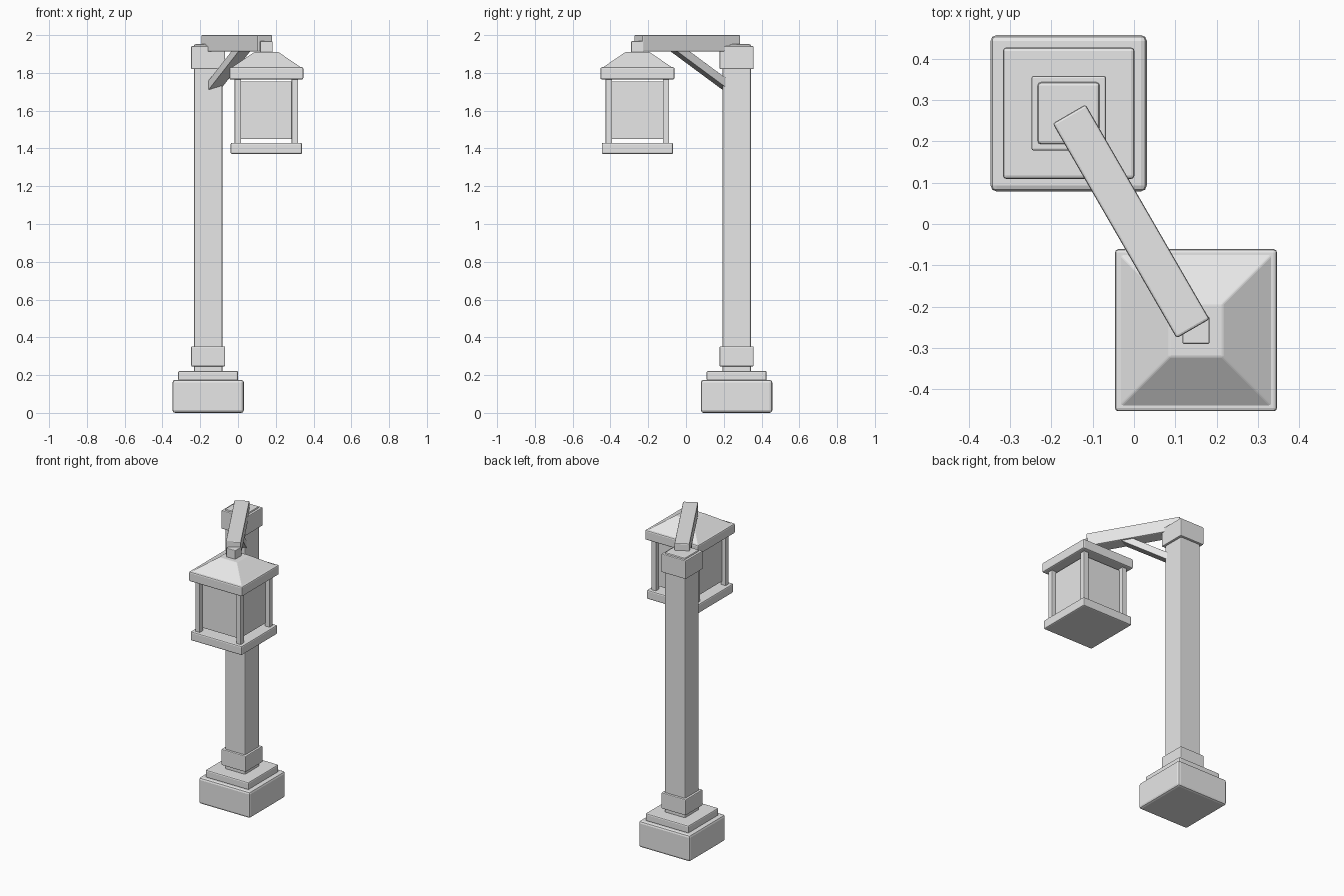
import bpy
import bmesh
import math
from mathutils import Matrix, Vector

if "Cube" in bpy.data.objects:
    bpy.data.objects.remove(bpy.data.objects["Cube"])

metal = bpy.data.materials.new("light_grey")
metal.diffuse_color = (0.8, 0.8, 0.8, 1)
metal.use_nodes = True
metal.node_tree.nodes["Principled BSDF"].inputs["Base Color"].default_value = metal.diffuse_color


def finish(name, bm, bevel):
    """Turn a bmesh into a bevelled, coloured object."""
    bmesh.ops.recalc_face_normals(bm, faces=bm.faces)
    mesh = bpy.data.meshes.new(name)
    bm.to_mesh(mesh)
    bm.free()
    mesh.materials.append(metal)
    obj = bpy.data.objects.new(name, mesh)
    bpy.context.collection.objects.link(obj)
    if bevel:
        mod = obj.modifiers.new("edge_bevel", 'BEVEL')
        mod.width = bevel
        mod.segments = 2
    return obj


def block(name, centre, size, z0, z1, bevel=0.006, top=None):
    """Square block from z0 to z1; top gives a smaller upper width."""
    bm = bmesh.new()
    bmesh.ops.create_cube(bm, size=1)
    for v in bm.verts:
        w = top if top and v.co.z > 0 else size
        v.co = (centre[0] + v.co.x * w, centre[1] + v.co.y * w,
                z1 if v.co.z > 0 else z0)
    return finish(name, bm, bevel)


def side_profile(name, points, width, frame, bevel):
    """Extrude a (distance, height) outline sideways along the arm frame."""
    bm = bmesh.new()
    face = bm.faces.new([bm.verts.new((s, -width / 2, z)) for s, z in points])
    out = bmesh.ops.extrude_face_region(bm, geom=[face])
    bmesh.ops.translate(bm, vec=Vector((0, width, 0)),
                        verts=[e for e in out["geom"] if isinstance(e, bmesh.types.BMVert)])
    bm.transform(frame)
    return finish(name, bm, bevel)


POST = (-0.158, 0.268)
LAMP = (0.150, -0.257)

# Stepped base and post
block("base", POST, 0.378, 0.0, 0.175, 0.014)
block("base_step", POST, 0.318, 0.17, 0.222, 0.008)
block("post", POST, 0.15, 0.215, 1.952, 0.008)
block("lower_collar", POST, 0.18, 0.246, 0.352, 0.005)
block("upper_collar", POST, 0.18, 1.82, 1.942, 0.005)

# Diagonal arm and its brace, both laid out from the post axis
frame = Matrix.Translation((*POST, 0)) @ Matrix.Rotation(math.radians(-60), 4, 'Z')
side_profile("arm", [(0.002, 1.912), (0.602, 1.912), (0.602, 2.0), (0.002, 2.0)],
             0.092, frame, 0.006)
side_profile("brace", [(0.03, 1.687), (0.394, 1.92), (0.316, 1.92), (0.03, 1.737)],
             0.072, frame, 0.002)

# Lantern: floor, glass box, corner bars, roof and hanger
block("lantern_floor", LAMP, 0.378, 1.37, 1.43, 0.008)
block("lantern_glass", LAMP, 0.28, 1.45, 1.755, 0.003)
for sx in (-1, 1):
    for sy in (-1, 1):
        block("lantern_bar", (LAMP[0] + sx * 0.151, LAMP[1] + sy * 0.151),
              0.034, 1.42, 1.775, 0.003)
block("roof_rim", LAMP, 0.392, 1.765, 1.83, 0.008)
block("roof_slope", LAMP, 0.378, 1.825, 1.91, 0.004, top=0.128)
block("hanger", LAMP, 0.066, 1.90, 1.968, 0.004)
